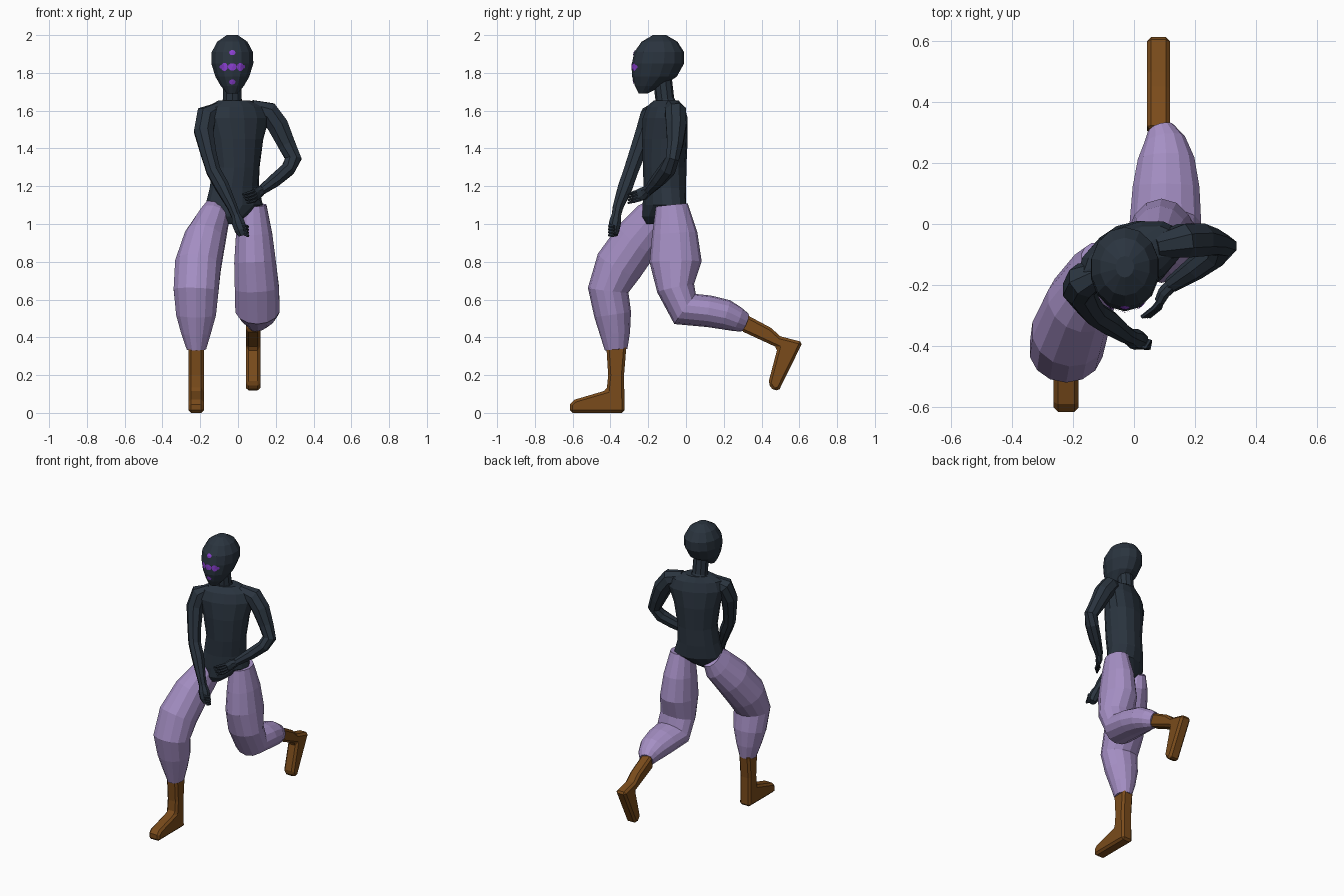
import bpy, bmesh, math
from mathutils import Vector
from mathutils.bvhtree import BVHTree


def material(name, rgb):
    m = bpy.data.materials.new(name)
    m.diffuse_color = (*rgb, 1)
    return m


SLATE = material("dark slate", (0.023, 0.034, 0.049))
LILAC = material("lilac cloth", (0.376, 0.275, 0.552))
BROWN = material("brown leather", (0.195, 0.071, 0.011))
VIOLET = material("violet paint", (0.254, 0.050, 0.630))


def finish(bm, name, mat):
    bmesh.ops.recalc_face_normals(bm, faces=bm.faces)
    me = bpy.data.meshes.new(name)
    bm.to_mesh(me)
    bm.free()
    me.materials.append(mat)
    ob = bpy.data.objects.new(name, me)
    bpy.context.collection.objects.link(ob)
    return ob


def loft(name, mat, rings, n=10, side=(1, 0, 0), axis=None):
    """Skin elliptical rings (x, y, z, half width, half depth) along a path."""
    bm = bmesh.new()
    pts = [Vector(r[:3]) for r in rings]
    loops = []
    for i, (x, y, z, w, d) in enumerate(rings):
        if axis:
            t = Vector(axis)
        else:
            a = (pts[i] - pts[i - 1]).normalized() if i else Vector()
            b = (pts[i + 1] - pts[i]).normalized() if i + 1 < len(pts) else Vector()
            t = (a + b).normalized()
        s = Vector(side)
        s = (s - t * s.dot(t)).normalized()
        u = t.cross(s)
        loops.append([bm.verts.new(pts[i] + s * w * math.cos(k) + u * d * math.sin(k))
                      for k in [2 * math.pi * (j + 0.5) / n for j in range(n)]])
    for p, q in zip(loops, loops[1:]):
        for j in range(n):
            k = (j + 1) % n
            bm.faces.new((p[j], p[k], q[k], q[j]))
    bm.faces.new(loops[0])
    bm.faces.new(loops[-1])
    return finish(bm, name, mat)


# Head, with chin jutting forward
head = loft("head", SLATE, [
    (-.03, -.228, 1.69, .028, .022), (-.03, -.198, 1.73, .062, .072),
    (-.03, -.167, 1.78, .092, .118), (-.03, -.148, 1.85, .114, .138),
    (-.03, -.142, 1.91, .112, .132), (-.03, -.140, 1.965, .082, .095),
    (-.03, -.140, 2.0, .03, .035)], n=14, axis=(0, 0, 1))
loft("neck", SLATE, [(-.03, -.10, 1.60, .075, .065), (-.03, -.112, 1.66, .052, .05),
                     (-.03, -.125, 1.77, .05, .05)])

# Torso, turned so the left shoulder is drawn back
turn = math.radians(24)
loft("torso", SLATE, [
    (-.06, -.165, 1.0, .045, .045), (-.05, -.145, 1.04, .095, .085),
    (-.02, -.115, 1.10, .16, .105), (-.02, -.112, 1.19, .135, .108),
    (-.01, -.113, 1.30, .128, .112), (-.01, -.112, 1.45, .15, .115),
    (-.01, -.110, 1.56, .185, .105), (-.01, -.108, 1.62, .165, .085),
    (-.02, -.105, 1.655, .085, .06)], n=14,
    side=(math.cos(turn), math.sin(turn), 0), axis=(0, 0, 1))

# Arms: shoulder, elbow, wrist
loft("right_arm", SLATE, [
    (-.10, -.155, 1.61, .035, .04), (-.165, -.185, 1.575, .06, .06),
    (-.182, -.215, 1.49, .055, .055), (-.155, -.26, 1.37, .044, .046),
    (-.13, -.292, 1.28, .04, .042), (-.085, -.32, 1.20, .04, .042),
    (-.03, -.36, 1.09, .028, .03), (-.01, -.37, 1.04, .026, .026)], n=8)
loft("left_arm", SLATE, [
    (.07, -.075, 1.62, .04, .04), (.16, -.055, 1.592, .06, .06),
    (.212, -.052, 1.52, .058, .06), (.258, -.058, 1.42, .045, .05),
    (.293, -.072, 1.345, .038, .046), (.265, -.098, 1.29, .046, .04),
    (.20, -.145, 1.235, .04, .038), (.12, -.20, 1.175, .026, .026)],
    n=8, side=(0, 1, 0))

# Hands with curled fingers
loft("right_fist", SLATE, [
    (-.012, -.368, 1.05, .024, .026), (.0, -.375, 1.01, .036, .034),
    (.015, -.382, .97, .036, .032), (.025, -.382, .94, .024, .022)], n=8)
loft("left_palm", SLATE, [
    (.125, -.198, 1.178, .026, .024), (.10, -.222, 1.163, .036, .022),
    (.085, -.25, 1.152, .034, .018)], n=8, side=(0, 0, 1))
for i in range(4):
    o = i * .016
    loft("right_finger_%d" % (i + 1), SLATE, [
        (.0 + o * .5, -.392, 1.0 - o, .009, .009), (.035 + o * .3, -.405, .99 - o, .01, .009),
        (.052, -.38, .985 - o, .008, .008)], n=6, side=(0, 0, 1))
    loft("left_finger_%d" % (i + 1), SLATE, [
        (.095, -.238, 1.178 - o, .009, .009), (.065 + o * .4, -.275, 1.168 - o, .009, .008),
        (.025 + o * .5, -.305, 1.155 - o * .9, .006, .006)], n=6, side=(0, 0, 1))

# Baggy trouser legs
loft("right_trouser_leg", LILAC, [
    (-.115, -.12, 1.09, .06, .075), (-.13, -.165, 1.03, .085, .11),
    (-.175, -.255, .92, .112, .125), (-.212, -.355, .78, .125, .128),
    (-.222, -.412, .65, .122, .108), (-.222, -.388, .52, .108, .098),
    (-.222, -.376, .42, .08, .08), (-.22, -.37, .335, .052, .06)], n=14)
loft("left_trouser_leg", LILAC, [
    (.08, -.075, 1.10, .072, .085), (.085, -.06, .95, .098, .12),
    (.09, -.055, .80, .113, .138), (.10, -.055, .66, .12, .10),
    (.103, -.005, .55, .12, .098), (.105, .12, .538, .112, .084),
    (.105, .21, .52, .095, .08), (.10, .27, .495, .07, .066),
    (.088, .31, .478, .045, .052)], n=14)


# Boots: side profile (y, z) given thickness, with chamfered edges
def boot(name, x, half, profile):
    bm = bmesh.new()
    a = [bm.verts.new((x - half, y, z)) for y, z in profile]
    face = bm.faces.new(a)
    new = bmesh.ops.extrude_face_region(bm, geom=[face])["geom"]
    bmesh.ops.translate(bm, vec=(2 * half, 0, 0),
                        verts=[v for v in new if isinstance(v, bmesh.types.BMVert)])
    ob = finish(bm, name, BROWN)
    mod = ob.modifiers.new("chamfer", "BEVEL")
    mod.width = .014
    mod.segments = 1
    mod.limit_method = "ANGLE"
    mod.angle_limit = math.radians(50)


boot("right_boot", -.222, .041, [
    (-.422, .36), (-.315, .36), (-.328, .2), (-.325, 0), (-.615, 0),
    (-.615, .045), (-.59, .07), (-.42, .12), (-.412, .2)])
boot("left_boot", .08, .038, [
    (.29, .435), (.31, .525), (.45, .45), (.50, .405), (.618, .375),
    (.495, .125), (.465, .115), (.435, .155), (.485, .345)])

# Painted face marks: thin discs draped on the front of the head
tree = BVHTree.FromObject(head, bpy.context.evaluated_depsgraph_get())


def mark(name, x, z, rx, rz):
    bm = bmesh.new()

    def drape(px, pz):
        hit = tree.ray_cast(Vector((px, -1, pz)), Vector((0, 1, 0)))[0]
        return bm.verts.new(hit - Vector((0, .004, 0)))
    mid = drape(x, z)
    rim = [drape(x + rx * math.cos(k * math.pi / 5), z + rz * math.sin(k * math.pi / 5))
           for k in range(10)]
    for i in range(10):
        bm.faces.new((mid, rim[i], rim[(i + 1) % 10]))
    bmesh.ops.solidify(bm, geom=bm.faces[:], thickness=.004)
    finish(bm, name, VIOLET)


mark("centre_mark", -.03, 1.832, .024, .02)
mark("brow_mark", -.03, 1.907, .017, .014)
mark("chin_mark", -.03, 1.752, .017, .014)
for s, label in ((-1, "right"), (1, "left")):
    mark(label + "_eye_mark", -.03 + s * .042, 1.832, .018, .022)
    mark(label + "_outer_mark", -.03 + s * .06, 1.832, .008, .01)
